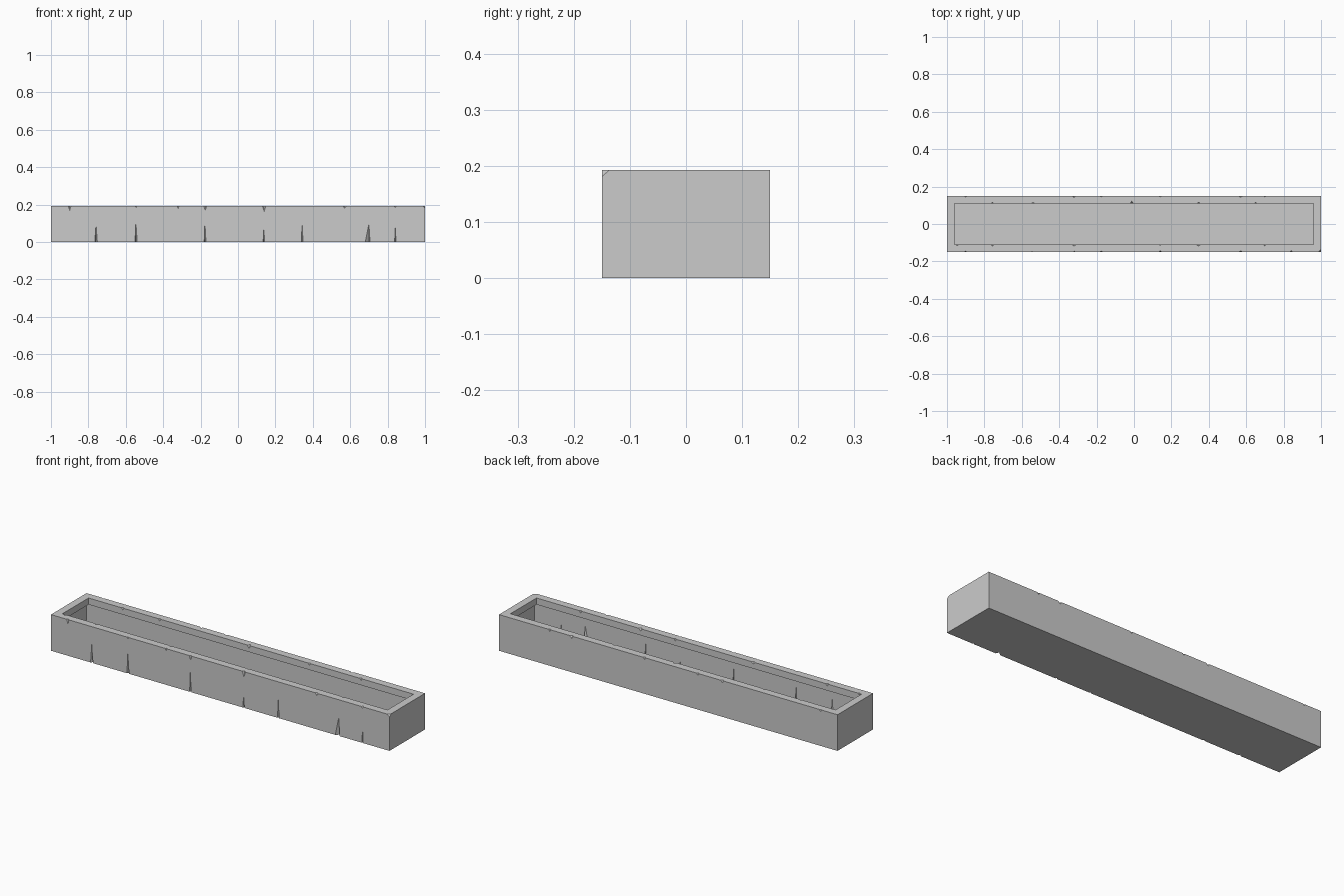
import bpy, bmesh

if "Cube" in bpy.data.objects:
    bpy.data.objects.remove(bpy.data.objects["Cube"])

X, Y, H = 1.0, 0.15, 0.193      # outer half sizes and height
XI, YI, LIP = 0.96, 0.11, 0.035  # opening half sizes and lip depth
CUT = 0.014                      # size of the broken corner

bm = bmesh.new()


def face(pts):
    clean = []
    for p in pts:
        if not clean or p != clean[-1]:
            clean.append(p)
    bm.faces.new([bm.verts.new(p) for p in clean])


def notched_edge(x0, x1, y, z, up, inward, chips):
    """Edge along x with chips (left, right, tip, height, depth).
    Adds the chip faces, returns the wall outline and the flat outline."""
    wall, flat = [(x0, y, z)], [(x0, y, z)]
    for l, r, t, h, d in chips:
        left, right = (l, y, z), (r, y, z)
        on_wall, on_flat = (t, y, z + up * h), (t, y + inward * d, z)
        wall += [left, on_wall, right]
        flat += [left, on_flat, right]
        face([left, on_wall, on_flat])
        face([right, on_flat, on_wall])
    return wall + [(x1, y, z)], flat + [(x1, y, z)]


def chips(*items):
    return [(x - w, x + w, x, h, d) for x, w, h, d in items]


# tall cracks at the foot of the front
cracks = [(-.766, -.752, -.759, .097, .01), (-.551, -.539, -.546, .11, .01),
          (-.181, -.171, -.177, .105, .01), (.134, .143, .138, .07, .008),
          (.338, .348, .343, .1, .01), (.68, .706, .7, .097, .017),
          (.837, .845, .841, .08, .008)]
foot_wall, foot_flat = notched_edge(-X, X, -Y, 0, 1, 1, cracks)

# small chips along the four long rim edges
front_wall, front_flat = notched_edge(-X, X - CUT, -Y, H, -1, 1, chips(
    (-.9, .007, .025, .006), (-.545, .005, .009, .005), (-.32, .005, .014, .006),
    (-.175, .009, .022, .006), (.14, .009, .03, .007), (.57, .01, .012, .007),
    (.84, .008, .008, .008)))
back_wall, back_flat = notched_edge(-X, X, Y, H, -1, -1, chips(
    (-.9, .008, .01, .006), (-.32, .01, .012, .009), (-.175, .008, .01, .006),
    (.14, .008, .01, .006), (.57, .012, .012, .008), (.7, .007, .01, .005)))
lip_f_wall, lip_f_flat = notched_edge(-XI, XI, -YI, H, -1, -1, chips(
    (-.945, .007, .008, .006), (-.757, .008, .012, .009), (-.32, .012, .01, .008),
    (.14, .007, .01, .005), (.345, .012, .012, .009), (.7, .008, .012, .008)))
lip_b_wall, lip_b_flat = notched_edge(-XI, XI, YI, H, -1, 1, chips(
    (-.757, .008, .01, .006), (-.54, .01, .01, .006), (-.012, .01, .015, .012),
    (.345, .01, .01, .006), (.65, .008, .01, .006)))

# broken top corner
c_front, c_side, c_down = (X - CUT, -Y, H), (X, -Y + CUT, H), (X, -Y, H - CUT + .002)
face([c_front, c_down, c_side])

# outer walls and floor
face(foot_wall + [c_down] + front_wall[::-1])
face([(-X, Y, 0), (X, Y, 0)] + back_wall[::-1])
face([(-X, -Y, 0), (-X, Y, 0), (-X, Y, H), (-X, -Y, H)])
face([(X, -Y, 0), (X, Y, 0), (X, Y, H), c_side, c_down])
face(foot_flat + [(X, Y, 0), (-X, Y, 0)])

# rim top, mitred into four strips
face(front_flat + [c_side] + lip_f_flat[::-1])
face(back_flat + lip_b_flat[::-1])
face([(-X, -Y, H), (-XI, -YI, H), (-XI, YI, H), (-X, Y, H)])
face([c_side, (XI, -YI, H), (XI, YI, H), (X, Y, H)])

# inner faces of the lip
zl = H - LIP
face(lip_f_wall + [(XI, -YI, zl), (-XI, -YI, zl)])
face(lip_b_wall + [(XI, YI, zl), (-XI, YI, zl)])
for s in (-XI, XI):
    face([(s, -YI, zl), (s, YI, zl), (s, YI, H), (s, -YI, H)])

bmesh.ops.remove_doubles(bm, verts=bm.verts, dist=1e-5)
bmesh.ops.recalc_face_normals(bm, faces=bm.faces)
bmesh.ops.triangulate(bm, faces=[f for f in bm.faces if len(f.verts) > 4])
mesh = bpy.data.meshes.new("stone_trough")
bm.to_mesh(mesh)
bm.free()
bpy.context.collection.objects.link(bpy.data.objects.new("stone_trough", mesh))
